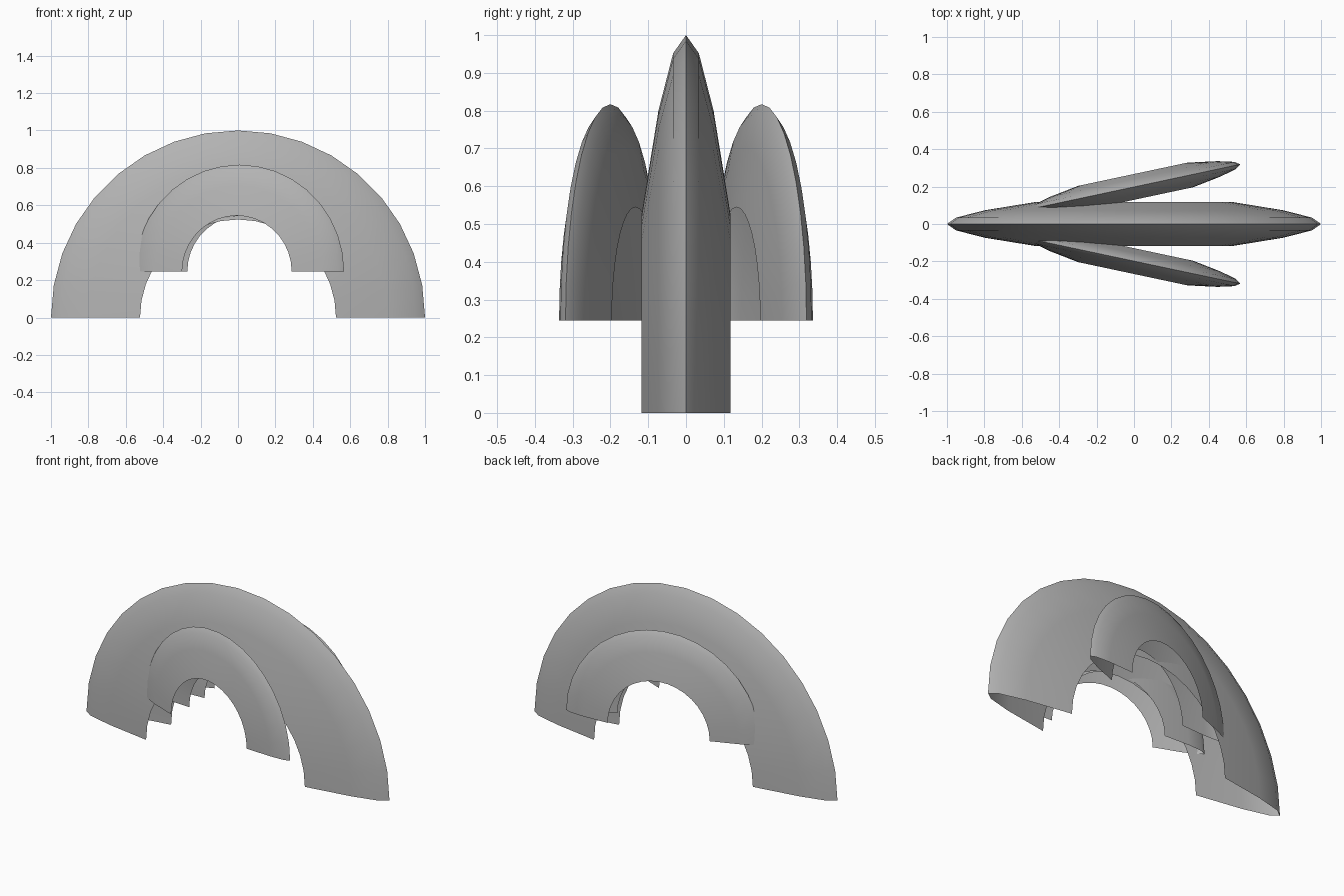
import bpy, bmesh
from math import sin, cos, pi, radians

if "Cube" in bpy.data.objects:
    bpy.data.objects.remove(bpy.data.objects["Cube"])

# Half cross-section: (radius, half width), from inner rim out to the ridge
HALF = [(0.524, 0.118), (0.80, 0.073), (0.952, 0.034), (1.0, 0.0)]
PROFILE = [(r, -w) for r, w in HALF] + [(r, w) for r, w in HALF[-2::-1]]
SEGMENTS = 18

# Dark grey finish
grey = bpy.data.materials.new("dark_grey")
grey.diffuse_color = (0.45, 0.45, 0.45, 1)
grey.use_nodes = True
grey.node_tree.nodes["Principled BSDF"].inputs["Base Color"].default_value = grey.diffuse_color


def arch(name, scale=1.0, location=(0, 0, 0), turn=0.0):
    """Open half-ring shell with a ridged outer edge."""
    bm = bmesh.new()
    rows = []
    for i in range(SEGMENTS + 1):
        a = pi * i / SEGMENTS
        rows.append([bm.verts.new((r * cos(a) * scale, y * scale, r * sin(a) * scale))
                     for r, y in PROFILE])
    for a, b in zip(rows, rows[1:]):
        for j in range(len(PROFILE) - 1):
            bm.faces.new((a[j], b[j], b[j + 1], a[j + 1]))
    # Make the shell face outward
    bm.normal_update()
    if sum(f.normal.dot(f.calc_center_median()) for f in bm.faces) < 0:
        bmesh.ops.reverse_faces(bm, faces=bm.faces[:])
    mesh = bpy.data.meshes.new(name)
    bm.to_mesh(mesh)
    bm.free()
    mesh.materials.append(grey)
    ob = bpy.data.objects.new(name, mesh)
    bpy.context.collection.objects.link(ob)
    ob.location = location
    ob.rotation_euler.z = turn
    bpy.ops.object.select_all(action='DESELECT')
    ob.select_set(True)
    bpy.context.view_layer.objects.active = ob
    bpy.ops.object.shade_smooth_by_angle(angle=radians(30))
    return ob


# Large central arch
arch("main_arch")

# Smaller raised arches splayed outward on each side
for label, side in (("front", -1), ("back", 1)):
    arch(label + "_side_arch", 0.572, (0.008, 0.2 * side, 0.245), radians(12) * side)
